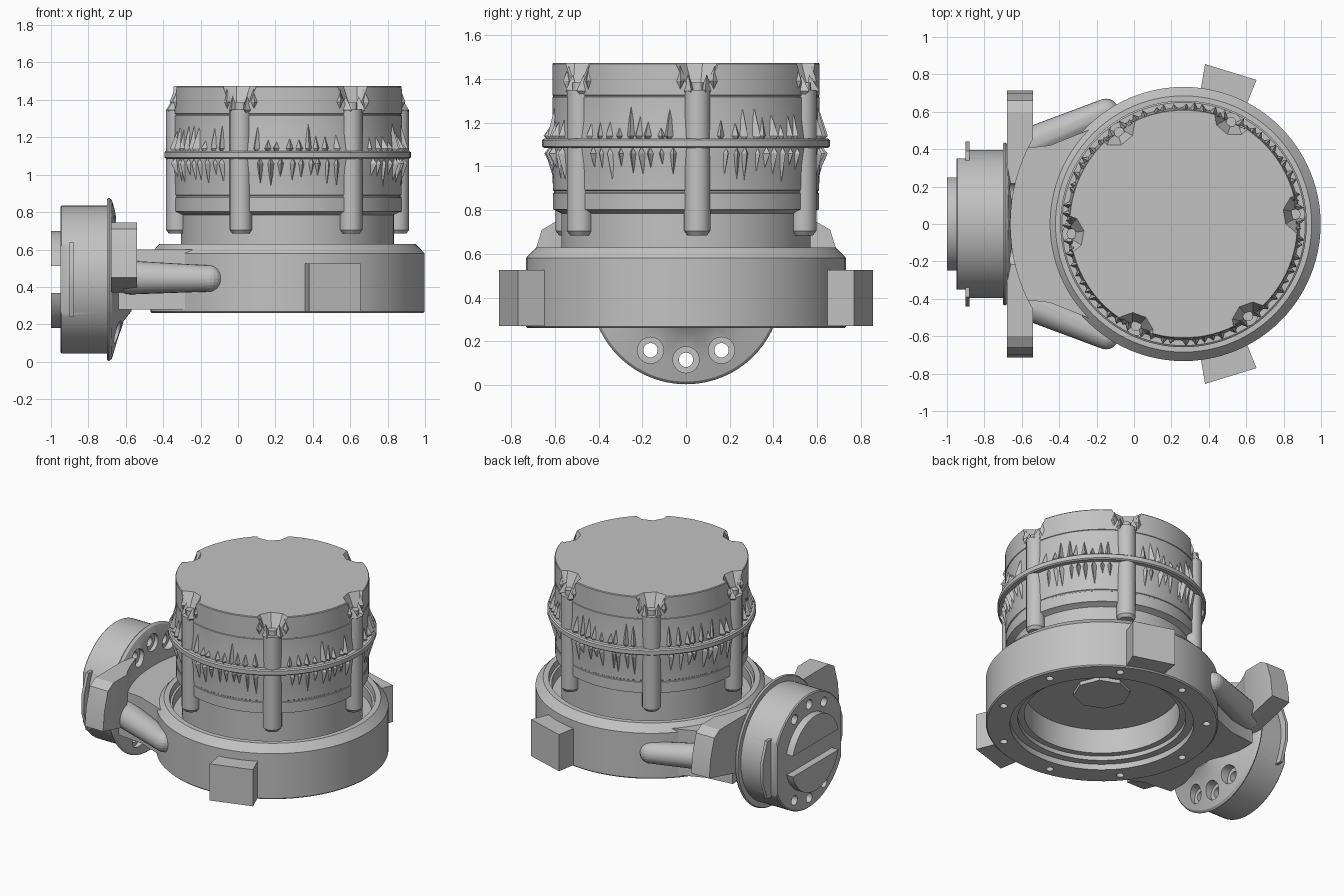
import bpy, bmesh, math, random
from math import sin, cos, radians, pi
from mathutils import Matrix, Vector

random.seed(4)
cube = bpy.data.objects.get("Cube")
if cube:
    bpy.data.objects.remove(cube)

CX = 0.265      # drum axis
FZ = 0.44       # flange axis height
RIBS = [radians(5 + 60 * k) for k in range(6)]

GREY = (0.54, 0.54, 0.54, 1)
metal = bpy.data.materials.new("grey_metal")
metal.use_nodes = True
metal.diffuse_color = GREY
metal.node_tree.nodes["Principled BSDF"].inputs["Base Color"].default_value = GREY


def finish(name, bm, matrix=Matrix()):
    bmesh.ops.recalc_face_normals(bm, faces=bm.faces)
    mesh = bpy.data.meshes.new(name)
    bm.to_mesh(mesh)
    bm.free()
    mesh.transform(matrix)
    mesh.materials.append(metal)
    ob = bpy.data.objects.new(name, mesh)
    bpy.context.collection.objects.link(ob)
    return ob


def lathe(name, profile, matrix, steps=96, closed=False):
    """Revolve (radius, height) points about local z."""
    bm = bmesh.new()
    vs = [bm.verts.new((r, 0, z)) for r, z in profile]
    pairs = list(zip(vs, vs[1:])) + ([(vs[-1], vs[0])] if closed else [])
    edges = [bm.edges.new(p) for p in pairs]
    bmesh.ops.spin(bm, geom=vs + edges, cent=(0, 0, 0), axis=(0, 0, 1),
                   angle=2 * pi, steps=steps, use_duplicate=False)
    bmesh.ops.remove_doubles(bm, verts=bm.verts, dist=1e-5)
    return finish(name, bm, matrix)


def prism(name, points, lo, hi, matrix=Matrix()):
    """Extrude a flat outline along local z."""
    bm = bmesh.new()
    face = bm.faces.new([bm.verts.new((x, y, lo)) for x, y in points])
    new = bmesh.ops.extrude_face_region(bm, geom=[face])["geom"]
    bmesh.ops.translate(bm, vec=(0, 0, hi - lo), verts=[v for v in new if isinstance(v, bmesh.types.BMVert)])
    return finish(name, bm, matrix)


def rod(name, r, lo, hi, matrix, r2=None, n=32):
    bm = bmesh.new()
    bmesh.ops.create_cone(bm, cap_ends=True, segments=n, radius1=r, radius2=r if r2 is None else r2,
                          depth=hi - lo)
    bmesh.ops.translate(bm, vec=(0, 0, (lo + hi) / 2), verts=bm.verts)
    return finish(name, bm, matrix)


def cut(target, *cutters):
    for c in cutters:
        c.hide_render = True
        mod = target.modifiers.new("cut", 'BOOLEAN')
        mod.operation, mod.solver, mod.object = 'DIFFERENCE', 'EXACT', c
        bpy.context.view_layer.objects.active = target
        bpy.ops.object.modifier_apply(modifier=mod.name)
        bpy.data.objects.remove(c)


def upright(r=0.0, a=0.0):
    return Matrix.Translation((CX + r * cos(a), r * sin(a), 0))


# local z -> world x, local x -> world y, local y -> world z
SIDE = Matrix(((0, 0, 1, 0), (1, 0, 0, 0), (0, 1, 0, 0), (0, 0, 0, 1)))


def sideways(y=0.0, z=0.0):
    return Matrix.Translation((0, y, z)) @ SIDE


# Base ring with stepped bore and underside bolt holes
base = lathe("base_ring", [(.58, .26), (.725, .26), (.733, .268), (.733, .58), (.685, .63), (.65, .63),
                           (.645, .59), (.63, .59), (.63, .52), (.49, .52), (.49, .33), (.53, .33),
                           (.53, .30), (.58, .30)], upright(), closed=True)
cut(base, *[rod("bolt_cut", .024, .2, .32, upright(.66, radians(20 + 40 * k)), n=16) for k in range(9)])

# Mounting lugs on the ring
for side in (1, -1):
    prism("mounting_lug", [(.35, side * .68), (.38, side * .855), (.655, side * .77), (.59, side * .61)], .27, .525)

# Drum body
drum = lathe("drum", [(0, .50), (.57, .50), (.57, .785), (.60, .80), (.609, .803), (.609, .877), (.605, .88),
                      (.605, .888), (.609, .891), (.612, 1.0), (.622, 1.08), (.622, 1.13), (.612, 1.22),
                      (.612, 1.317), (.608, 1.319), (.608, 1.324), (.612, 1.326),
                      (.612, 1.468), (.608, 1.473), (0, 1.473)], upright())
cut(drum, *[rod("notch_cut", .05, 1.35, 1.5, upright(.645, a), .125, 9) for a in RIBS])
rod("drum_boss", .18, .475, .52, upright(), n=8)
lathe("drum_band", [(.59, 1.085), (.65, 1.085), (.659, 1.092), (.659, 1.12), (.65, 1.127), (.59, 1.127)],
      upright(), closed=True)

# Vertical screw ribs with screws on top
for a in RIBS:
    rod("screw_rib", .06, .705, 1.35, upright(.592, a), n=20)
    rod("screw_rib_foot", .045, .685, .705, upright(.592, a), .06, 20)
    rod("screw_head", .028, 1.34, 1.385, upright(.60, a), n=12)

# Jagged shards above and below the band, and around the notches
shards = bmesh.new()


def polar(a, r, z):
    return Vector((CX + r * cos(a), r * sin(a), z))


def shard(a, width, out, z0, z1, z2):
    pts = [polar(a - width, .60, z1), polar(a + width, .60, z1), polar(a, .60, z0),
           polar(a + random.uniform(-.5, .5) * width, out, z1), polar(a, .604, z2)]
    left, right, low, peak, tip = [shards.verts.new(p) for p in pts]
    for tri in ((left, peak, tip), (peak, right, tip), (left, low, peak), (low, right, peak),
                (left, tip, right), (left, right, low)):
        shards.faces.new(tri)


for a in RIBS:
    for k in range(9):
        b = a + radians(11 + 4.75 * k) + random.uniform(-.02, .02)
        shard(b, .055, random.uniform(.64, .652), 1.09, 1.14, random.uniform(1.19, 1.31))
        shard(b + .02, .045, random.uniform(.635, .65), 1.12, 1.06, random.uniform(.90, .99))
    for s in (-1, 1):
        shard(a + s * .13, .05, .63, 1.33, 1.39, 1.46)
        shard(a + s * .07, .05, .65, 1.31, 1.345, 1.42)
finish("jagged_shards", shards)

# Side flange: stub disc with a flared back
flange = lathe("side_flange", [(0, -.95), (.388, -.95), (.395, -.943), (.395, -.70), (.43, -.70), (.437, -.69),
                               (.425, -.675), (.33, -.645), (.22, -.61), (.17, -.57), (0, -.57)],
               sideways(0, FZ))
# Ear bar across the flange
ears = prism("flange_ears", [(-.715, .45), (-.70, .58), (-.66, .71), (-.60, .745), (.60, .745), (.66, .71),
                             (.70, .58), (.715, .45), (.40, .37), (-.40, .37)], -.68, -.54, SIDE)
cut(ears, rod("clearance_cut", .925, .3, 1, upright(), n=96))
cut(flange, rod("clearance_cut", .925, .6, 1, upright(), n=96))
for ang in [radians(d) for d in (60, 90, 120, 240, 270, 300)]:
    place = sideways(.325 * cos(ang), FZ + .325 * sin(ang))
    for part in (flange, ears):
        cut(part, rod("hole_cut", .033, -1, -.4, place, n=24), rod("counterbore_cut", .06, -.685, -.4, place, n=24))

# Raised half-moon keys on the flange face, flats and thin tabs on its sides
for side in (1, -1):
    arc = [(.26 * cos(t), side * .26 * sin(t)) for t in [radians(16 + 148 * i / 20) for i in range(21)]]
    prism("half_moon_key", arc, -1.0, -.94, sideways(0, FZ))
    cut(flange, prism("flat_cut", [(side * .35, .24), (side * .5, .24), (side * .5, .64), (side * .35, .64)],
                      -1, -.885, SIDE))
    prism("edge_tab", [(side * .34, FZ - .2), (side * .39, FZ - .2), (side * .44, FZ - .06),
                       (side * .44, FZ + .06), (side * .39, FZ + .2), (side * .34, FZ + .2)], -.90, -.88, SIDE)

# Arm web joining the flange to the ring
web = prism("arm_web", [(-.64, -.40), (-.64, .40), (-.45, .42), (0, .60), (0, -.60), (-.45, -.42)], .28, .60)
cut(web, rod("web_cut", .70, .2, 1, upright(), n=96))

# Rounded side braces, tapering towards the ring
for side in (1, -1):
    bm = bmesh.new()
    for x, y, z, r in ((-.575, .42, .45, .09), (-.46, .45, .445, .08), (-.15, .60, .445, .07)):
        bmesh.ops.create_uvsphere(bm, u_segments=20, v_segments=12, radius=r,
                                  matrix=Matrix.Translation((x, side * y, z)))
    hull = bmesh.ops.convex_hull(bm, input=bm.verts)
    inside = {g for g in hull["geom_interior"] + hull["geom_unused"] if isinstance(g, bmesh.types.BMVert)}
    bmesh.ops.delete(bm, geom=list(inside), context='VERTS')
    finish("side_brace", bm)

# Smooth curved faces, keep edges sharp
for ob in bpy.context.scene.objects:
    ob.select_set(ob.type == 'MESH' and ob.name != "jagged_shards")
bpy.ops.object.shade_smooth_by_angle(angle=radians(30))
